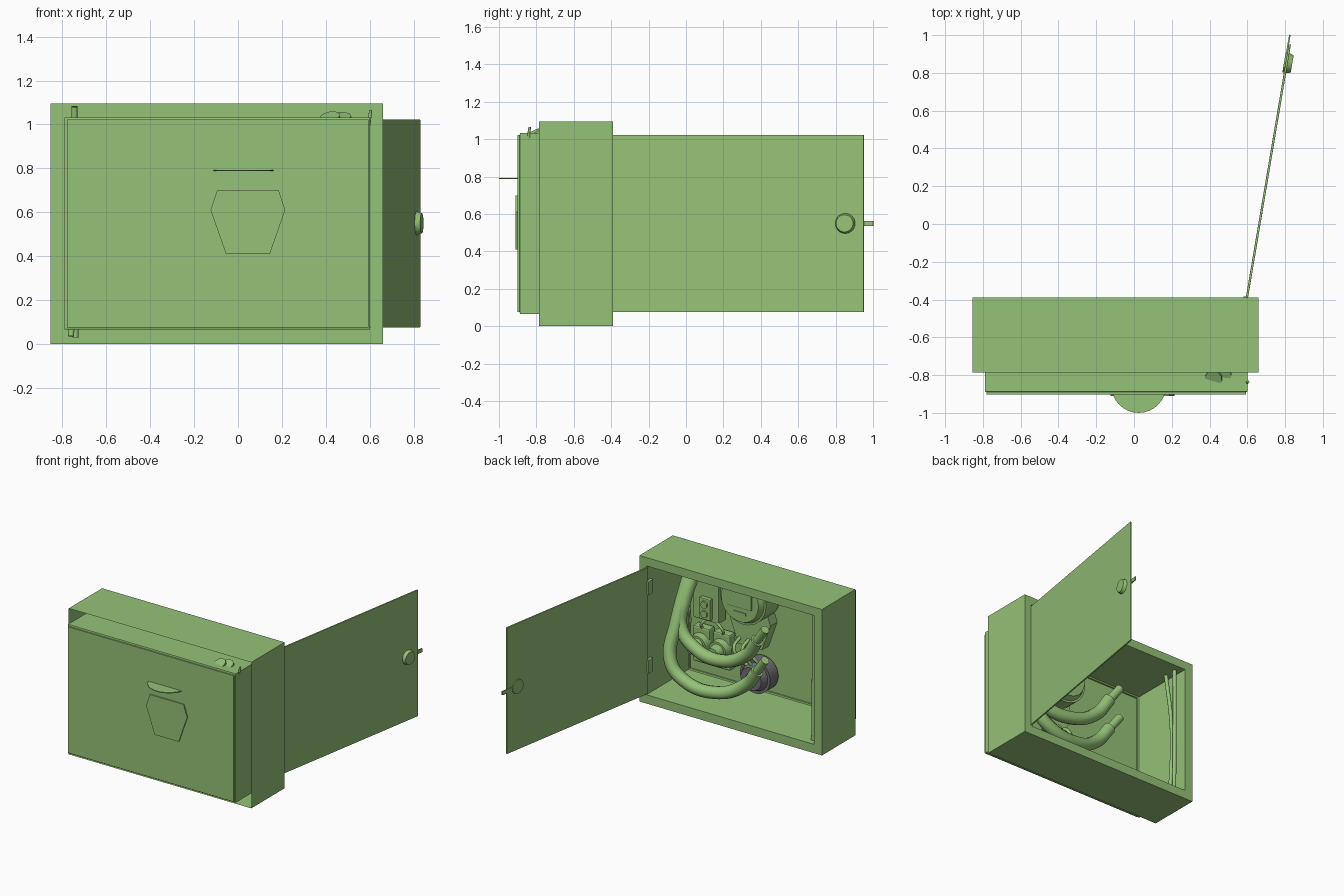
import bpy, bmesh, math
from mathutils import Vector, Matrix

cube = bpy.data.objects.get("Cube")
if cube:
    bpy.data.objects.remove(cube, do_unlink=True)


def material(name, rgb):
    m = bpy.data.materials.new(name)
    m.use_nodes = True
    m.diffuse_color = (*rgb, 1)
    m.node_tree.nodes["Principled BSDF"].inputs["Base Color"].default_value = (*rgb, 1)
    return m


GREEN = material("leaf green", (0.30, 0.54, 0.185))
GREY = material("dark grey", (0.17, 0.16, 0.18))


def finish(name, bm, mat=GREEN, smooth=False, matrix=None):
    if matrix:
        bm.transform(matrix)
    mesh = bpy.data.meshes.new(name)
    bm.to_mesh(mesh)
    bm.free()
    mesh.materials.append(mat)
    ob = bpy.data.objects.new(name, mesh)
    bpy.context.collection.objects.link(ob)
    if smooth:
        bpy.ops.object.select_all(action="DESELECT")
        ob.select_set(True)
        bpy.context.view_layer.objects.active = ob
        bpy.ops.object.shade_smooth_by_angle(angle=math.radians(40))
    return ob


def box(name, lo, hi, bevel=0, matrix=None):
    bm = bmesh.new()
    lo, hi = Vector(lo), Vector(hi)
    bmesh.ops.create_cube(bm, size=1)
    bmesh.ops.scale(bm, vec=hi - lo, verts=bm.verts)
    bmesh.ops.translate(bm, vec=(lo + hi) / 2, verts=bm.verts)
    if bevel:
        bmesh.ops.bevel(bm, geom=bm.edges[:], offset=bevel, segments=2, affect="EDGES", profile=0.5)
    return finish(name, bm, matrix=matrix)


def cylinder(name, a, b, r1, r2=None, mat=GREEN, matrix=None):
    a, b = Vector(a), Vector(b)
    d = b - a
    bm = bmesh.new()
    turn = d.to_track_quat("Z", "Y").to_matrix().to_4x4()
    bmesh.ops.create_cone(bm, cap_ends=True, segments=32, radius1=r1, radius2=r1 if r2 is None else r2,
                          depth=d.length, matrix=Matrix.Translation((a + b) / 2) @ turn)
    return finish(name, bm, mat, True, matrix)


def tube(name, points, radius):
    # Smooth path with a round section, turned into a mesh
    cu = bpy.data.curves.new(name + "_path", "CURVE")
    cu.dimensions = "3D"
    cu.bevel_depth = radius
    cu.bevel_resolution = 3
    cu.use_fill_caps = True
    sp = cu.splines.new("BEZIER")
    sp.bezier_points.add(len(points) - 1)
    for bp, p in zip(sp.bezier_points, points):
        bp.co = p
        bp.handle_left_type = bp.handle_right_type = "AUTO"
    temp = bpy.data.objects.new(name + "_path", cu)
    bpy.context.collection.objects.link(temp)
    bpy.context.view_layer.update()
    mesh = bpy.data.meshes.new_from_object(temp.evaluated_get(bpy.context.evaluated_depsgraph_get()))
    bpy.data.objects.remove(temp, do_unlink=True)
    bm = bmesh.new()
    bm.from_mesh(mesh)
    bpy.data.meshes.remove(mesh)
    return finish(name, bm, GREEN, True)


# Cabinet: outer sleeve, rear rim, inner box and raised front panel as one folded sheet
def cabinet():
    outer, inner, lid = (-0.855, 0.66, 0, 1.095), (-0.79, 0.602, 0.066, 1.032), (-0.78, 0.594, 0.076, 1.022)
    rings = [(outer, -0.785), (outer, -0.39), (inner, -0.39), (inner, -0.887), (lid, -0.89), (lid, -0.902)]
    bm = bmesh.new()
    loops = []
    for (x0, x1, z0, z1), y in rings:
        loops.append([bm.verts.new((x, y, z)) for x, z in ((x0, z0), (x1, z0), (x1, z1), (x0, z1))])
    for a, b in zip(loops, loops[1:]):
        for i in range(4):
            j = (i + 1) % 4
            bm.faces.new((a[i], a[j], b[j], b[i]))
    bm.faces.new(loops[-1])
    bmesh.ops.recalc_face_normals(bm, faces=bm.faces)
    finish("cabinet", bm)


cabinet()

# Open door, in its own frame with the hinge at the origin
swing = Matrix.Translation((0.597, -0.395, 0)) @ Matrix.Rotation(-math.radians(9.6), 4, "Z")
box("door", (-0.006, 0, 0.075), (0.006, 1.365, 1.022), 0.002, swing)
cylinder("lock_knob_outer", (0, 1.265, 0.55), (0.03, 1.265, 0.55), 0.056, 0.046, matrix=swing)
cylinder("lock_knob_inner", (0, 1.265, 0.55), (-0.014, 1.265, 0.55), 0.052, matrix=swing)
box("lock_latch", (-0.012, 1.25, 0.535), (-0.004, 1.415, 0.563), matrix=swing)
for n, z in (("upper", 0.87), ("lower", 0.28)):
    box(n + "_hinge", (0.58, -0.44, z - 0.05), (0.602, -0.385, z + 0.05))

# Meter: round body, window, spinning disc and terminal base
cylinder("meter_body", (0.03, -0.885, 0.81), (0.03, -0.72, 0.81), 0.19)
cylinder("meter_cover", (0.03, -0.72, 0.81), (0.03, -0.68, 0.81), 0.175, 0.155)
box("meter_window", (-0.07, -0.69, 0.76), (0.13, -0.672, 0.88), 0.006)
box("meter_label", (-0.02, -0.69, 0.71), (0.08, -0.674, 0.73))
cylinder("meter_disc", (0.025, -0.855, 0.787), (0.025, -0.855, 0.793), 0.145)


def terminal_base():
    outline = [(0.065, 0.40), (0.13, 0.41), (0.17, 0.61), (0.14, 0.70)]
    pts = [(0.045 + x, z) for x, z in outline] + [(0.045 - x, z) for x, z in reversed(outline)]
    pts = [(x, z) for x, z in pts]
    bm = bmesh.new()
    face = bm.faces.new([bm.verts.new((x, -0.911, z)) for x, z in
                         [(0.145, 0.41)] + pts[2:6] + [(-0.055, 0.41)]])
    res = bmesh.ops.extrude_face_region(bm, geom=[face])
    bmesh.ops.translate(bm, vec=(0, 0.09, 0), verts=[v for v in res["geom"] if isinstance(v, bmesh.types.BMVert)])
    bmesh.ops.recalc_face_normals(bm, faces=bm.faces)
    finish("terminal_base", bm)


terminal_base()

# Switch box with two round buttons
box("switch_box", (0.29, -0.888, 0.52), (0.50, -0.80, 0.86), 0.008)
box("switch_plate", (0.34, -0.81, 0.54), (0.43, -0.77, 0.70), 0.006)
for i, z in enumerate((0.585, 0.655)):
    cylinder(f"switch_button_{i + 1}", (0.385, -0.775, z), (0.385, -0.758, z), 0.026)

# Two fuse holders
for i, x in enumerate((0.45, 0.28)):
    box(f"fuse_base_{i + 1}", (x - 0.07, -0.888, 0.18), (x + 0.07, -0.82, 0.45), 0.012)
    cylinder(f"fuse_collar_{i + 1}", (x, -0.83, 0.33), (x, -0.77, 0.33), 0.078, 0.07)
    cylinder(f"fuse_cap_{i + 1}", (x, -0.77, 0.33), (x, -0.71, 0.33), 0.055, 0.045)
    tube(f"fuse_wire_{i + 1}", [(x, -0.84, 0.43), (x - 0.02, -0.80, 0.49), (0.385, -0.84, 0.54)], 0.01)

# Two thick bent pipes with narrow end fittings
pipes = {
    "front_pipe": [(0.47, -0.80, 1.038), (0.49, -0.58, 0.55), (0.48, -0.50, 0.32), (0.38, -0.49, 0.21),
                   (0.10, -0.51, 0.17), (-0.12, -0.54, 0.28), (-0.22, -0.53, 0.41)],
    "rear_pipe": [(0.42, -0.82, 1.038), (0.47, -0.65, 0.70), (0.46, -0.60, 0.53), (0.34, -0.58, 0.42),
                  (0.10, -0.56, 0.39), (-0.12, -0.55, 0.50), (-0.22, -0.53, 0.64)],
}
for name, path in pipes.items():
    tube(name, path, 0.046)
    end = Vector(path[-1])
    tip = end + Vector((-0.08, 0.02, 0.11))
    cylinder(name + "_fitting", end - Vector((-0.01, 0, 0.015)), tip, 0.03)

# Grey round coupling on the inner wall
cylinder("coupling", (-0.02, -0.888, 0.215), (-0.02, -0.79, 0.215), 0.125, mat=GREY)
cylinder("coupling_cap", (-0.02, -0.79, 0.215), (-0.02, -0.74, 0.215), 0.105, 0.085, mat=GREY)

# Thin cables between the meter and the other parts
for i, x in enumerate((-0.02, 0.06, 0.13)):
    tube(f"meter_cable_{i + 1}", [(x, -0.83, 0.46), (x - 0.01, -0.74, 0.41), (x - 0.05, -0.76, 0.33),
                                  (-0.02, -0.80, 0.26)], 0.012)
tube("corner_cable", [(0.55, -0.84, 0.45), (0.57, -0.83, 0.80), (0.60, -0.84, 1.03), (0.604, -0.835, 1.065)], 0.007)

# Slim rods standing along the far side wall
tube("straight_rod", [(-0.74, -0.45, 0.03), (-0.745, -0.45, 0.55), (-0.745, -0.45, 1.085)], 0.014)
tube("bent_rod", [(-0.76, -0.52, 0.035), (-0.745, -0.48, 0.55), (-0.745, -0.55, 1.08)], 0.014)
